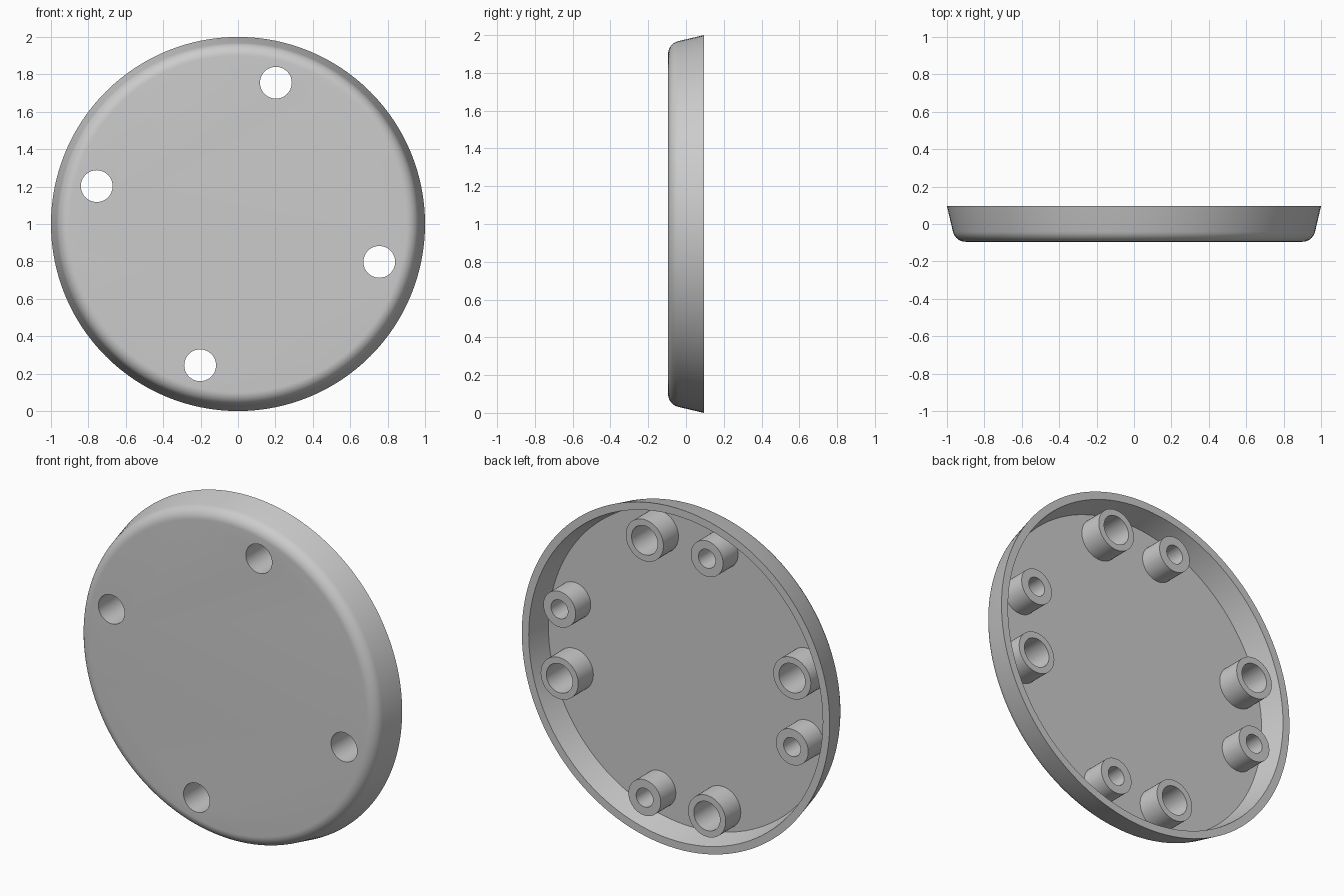
import bpy, bmesh, math
from mathutils import Matrix, Vector

cube = bpy.data.objects.get("Cube")
if cube:
    bpy.data.objects.remove(cube)

RIM, FLOOR, FRONT = 0.095, -0.045, -0.095
BOLT_RADIUS = 0.782
SEGMENTS = 128

grey = bpy.data.materials.new("plain_grey")
grey.use_nodes = True
colour = (0.6, 0.6, 0.6, 1)
grey.diffuse_color = colour
grey.node_tree.nodes["Principled BSDF"].inputs["Base Color"].default_value = colour


def lathe(name, profile, centre, steps, closed=False):
    """Spin (radius, y) points about the y axis through centre (x, z)."""
    bm = bmesh.new()
    verts = [bm.verts.new((r, y, 0)) for r, y in profile]
    edges = [bm.edges.new(pair) for pair in zip(verts, verts[1:])]
    if closed:
        edges.append(bm.edges.new((verts[-1], verts[0])))
    bmesh.ops.spin(bm, geom=verts + edges, cent=(0, 0, 0), axis=(0, 1, 0),
                   angle=math.tau, steps=steps, use_duplicate=False)
    bmesh.ops.remove_doubles(bm, verts=bm.verts, dist=1e-5)
    # Close open ends with flat caps
    rims = [e for e in bm.edges if e.is_boundary]
    if rims:
        bmesh.ops.holes_fill(bm, edges=rims, sides=0)
    bmesh.ops.recalc_face_normals(bm, faces=bm.faces)
    bmesh.ops.transform(bm, matrix=Matrix.Translation((centre[0], 0, centre[1])),
                        verts=bm.verts)
    mesh = bpy.data.meshes.new(name)
    bm.to_mesh(mesh)
    bm.free()
    mesh.materials.append(grey)
    obj = bpy.data.objects.new(name, mesh)
    bpy.context.collection.objects.link(obj)
    return obj


def smooth(obj):
    bpy.ops.object.select_all(action="DESELECT")
    obj.select_set(True)
    bpy.context.view_layer.objects.active = obj
    bpy.ops.object.shade_smooth_by_angle(angle=math.radians(30))


def on_circle(degrees):
    a = math.radians(degrees)
    return BOLT_RADIUS * math.cos(a), 1 + BOLT_RADIUS * math.sin(a)


# Shallow dish: rounded front edge, drafted wall, flat rim and floor
fillet = 0.07
corner = Vector((0.9, FRONT + fillet))
profile = []
for i in range(11):
    a = math.radians(-90 + 77 * i / 10)
    profile.append(corner + fillet * Vector((math.cos(a), math.sin(a))))
profile += [(1, RIM), (0.955, RIM), (0.925, FLOOR)]
dish = lathe("dish", profile, (0, 1), SEGMENTS)

# Four through holes with wide bosses, four blind bosses beside them
for i in range(4):
    wide, narrow = on_circle(75 + 90 * i), on_circle(15 + 90 * i)

    cutter = lathe("hole_cutter", [(0.085, -0.2), (0.085, 0.2)], wide, 48)
    cut = dish.modifiers.new("through_hole", "BOOLEAN")
    cut.operation, cut.solver, cut.object = "DIFFERENCE", "EXACT", cutter
    bpy.context.view_layer.objects.active = dish
    bpy.ops.object.modifier_apply(modifier=cut.name)
    bpy.data.objects.remove(cutter)

    for name, spot, outer, inner in (("wide_boss", wide, 0.122, 0.085),
                                     ("narrow_boss", narrow, 0.105, 0.055)):
        ring = [(inner, FLOOR), (outer, FLOOR), (outer, RIM), (inner, RIM)]
        smooth(lathe(name, ring, spot, 48, closed=True))

smooth(dish)
